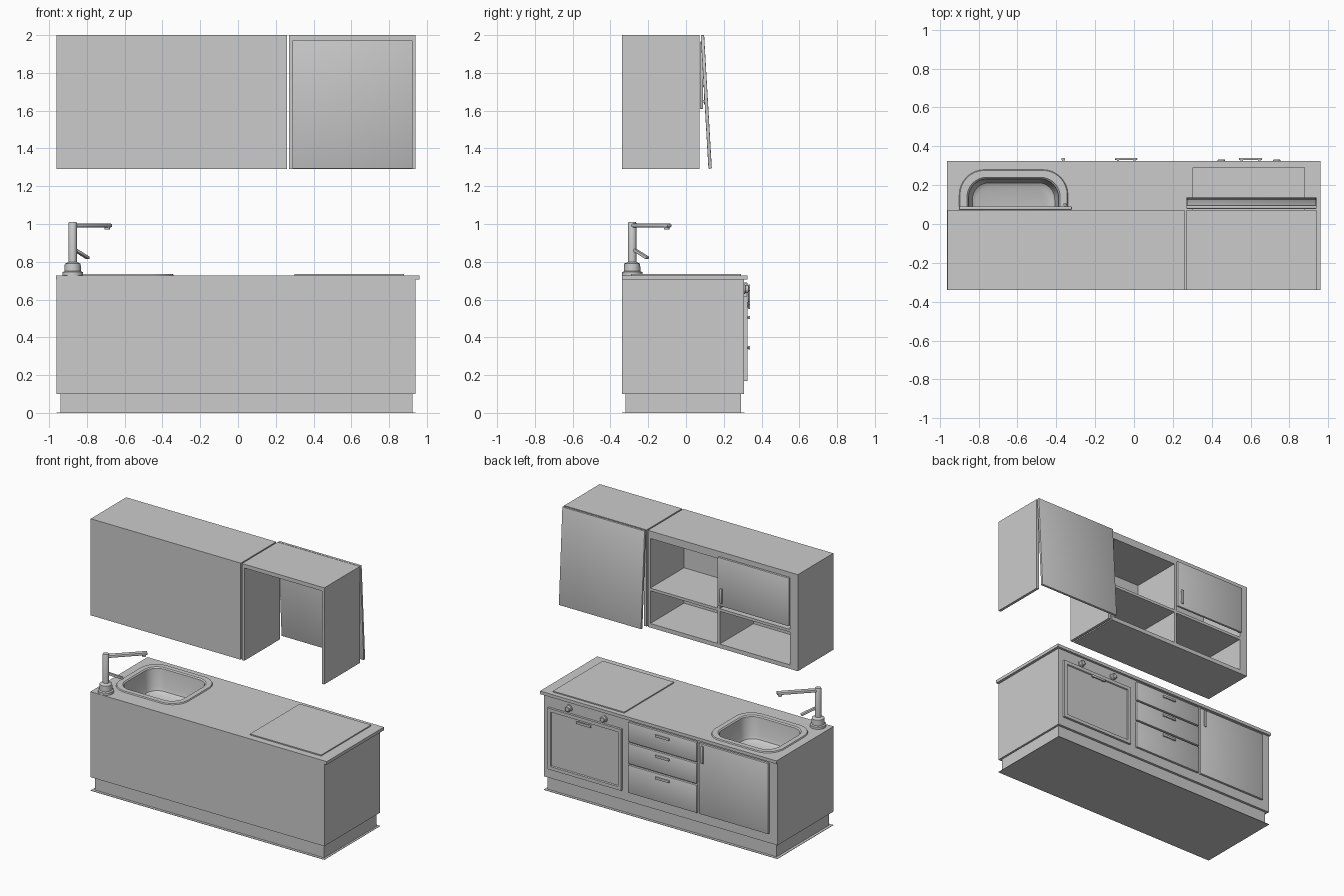
import bpy, bmesh, math
from mathutils import Vector, Matrix

if "Cube" in bpy.data.objects:
    bpy.data.objects.remove(bpy.data.objects["Cube"])


def make(name, bm, smooth=False):
    bmesh.ops.recalc_face_normals(bm, faces=bm.faces)
    me = bpy.data.meshes.new(name)
    bm.to_mesh(me)
    bm.free()
    ob = bpy.data.objects.new(name, me)
    bpy.context.collection.objects.link(ob)
    bpy.ops.object.select_all(action='DESELECT')
    ob.select_set(True)
    bpy.context.view_layer.objects.active = ob
    if smooth:
        bpy.ops.object.shade_smooth_by_angle(angle=math.radians(35))
    return ob


def box(name, x, y, z, bevel=0, mat=None):
    bm = bmesh.new()
    bmesh.ops.create_cube(bm, size=1)
    for v in bm.verts:
        v.co = Vector([(r[0] + r[1]) / 2 + c * (r[1] - r[0]) for r, c in zip((x, y, z), v.co)])
    if bevel:
        bmesh.ops.bevel(bm, geom=bm.edges[:], offset=bevel, segments=2, affect='EDGES', profile=0.5)
    if mat:
        bm.transform(mat)
    return make(name, bm, bool(bevel))


def lathe(name, origin, profile, axis='Z', n=24):
    """Solid of revolution from (radius, height) points."""
    bm = bmesh.new()
    rings = [[bm.verts.new((r * math.cos(2 * math.pi * i / n), r * math.sin(2 * math.pi * i / n), h))
              for i in range(n)] for r, h in profile]
    skin(bm, rings)
    bm.faces.new(rings[0])
    bm.faces.new(rings[-1])
    if axis == 'Y':
        bm.transform(Matrix.Rotation(-math.pi / 2, 4, 'X'))
    bm.transform(Matrix.Translation(origin))
    return make(name, bm, True)


def skin(bm, rings):
    for a, b in zip(rings, rings[1:]):
        for i in range(len(a)):
            j = (i + 1) % len(a)
            bm.faces.new((a[i], a[j], b[j], b[i]))


def rounded_ring(bm, inset, radius, z):
    """Rounded rectangle of the sink outline, inset from the outer rim."""
    x0, x1, y0, y1 = -0.90 + inset, -0.34 - inset, -0.22 + inset, 0.28 - inset
    ring = []
    for k, (cx, cy) in enumerate(((x1 - radius, y1 - radius), (x0 + radius, y1 - radius),
                                  (x0 + radius, y0 + radius), (x1 - radius, y0 + radius))):
        for s in range(9):
            a = (k + s / 8) * math.pi / 2
            ring.append(bm.verts.new((cx + radius * math.cos(a), cy + radius * math.sin(a), z)))
    return ring


def loft(name, sections, cap_start):
    bm = bmesh.new()
    rings = [rounded_ring(bm, *s) for s in sections]
    skin(bm, rings)
    bm.faces.new(rings[-1])
    if cap_start:
        bm.faces.new(rings[0])
    return make(name, bm, not cap_start)


def cut(target, cutter):
    mod = target.modifiers.new("cut", 'BOOLEAN')
    mod.operation, mod.object, mod.solver = 'DIFFERENCE', cutter, 'EXACT'
    with bpy.context.temp_override(object=target, active_object=target):
        bpy.ops.object.modifier_apply(modifier=mod.name)


# base cabinet, plinth and worktop
box("floor_plate", (-0.96, 0.94), (-0.34, 0.31), (0, 0.003))
box("plinth", (-0.94, 0.925), (-0.32, 0.29), (0.003, 0.1))
body = box("base_cabinet", (-0.96, 0.94), (-0.34, 0.308), (0.1, 0.705))
worktop = box("worktop", (-0.963, 0.96), (-0.34, 0.325), (0.705, 0.728))

# sink recess and bowl
recess = loft("sink_cutter", [(0.035, 0.1, 0.75), (0.035, 0.1, 0.54)], True)
cut(body, recess)
cut(worktop, recess)
bpy.data.objects.remove(recess)
loft("sink_bowl", [(0, 0.13, 0.728), (0.004, 0.126, 0.736), (0.04, 0.1, 0.736), (0.048, 0.095, 0.728),
                   (0.06, 0.09, 0.60), (0.068, 0.085, 0.575), (0.09, 0.07, 0.56)], False)
lathe("sink_drain", (-0.62, 0.03, 0.56), [(0.03, 0), (0.03, 0.003), (0.022, 0.004)])

# hob plate
box("hob", (0.30, 0.88), (-0.29, 0.29), (0.726, 0.736))

# tap with spout and lever pointing diagonally over the sink
tap = Vector((-0.875, -0.285, 0))
turn = Matrix.Translation(tap) @ Matrix.Rotation(math.pi / 4, 4, 'Z')
lathe("tap_base", tap, [(0.054, 0.728), (0.054, 0.745), (0.044, 0.75), (0.042, 0.79), (0.03, 0.795),
                        (0.022, 0.80), (0.022, 1.005), (0.019, 1.011)])
box("tap_spout", (0, 0.28), (-0.017, 0.017), (0.982, 1.002), 0.006, turn)
lathe("tap_nozzle", turn @ Vector((0.258, 0, 0)), [(0.014, 0.97), (0.014, 0.985)])
box("tap_lever", (0, 0.105), (-0.012, 0.012), (-0.008, 0.008), 0.004,
    turn @ Matrix.Translation((0.02, 0, 0.862)) @ Matrix.Rotation(math.radians(24), 4, 'Y'))

# handles
def handle(name, x, z, y0, vertical=False, length=0.115):
    a, b = (0.009, length / 2) if vertical else (length / 2, 0.009)
    box(name, (x - a, x + a), (y0 + 0.006, y0 + 0.017), (z - b, z + b), 0.004)
    for s in (-1, 1):
        px, pz = (x, z + s * (b - 0.015)) if vertical else (x + s * (a - 0.015), z)
        box(name + "_post", (px - 0.006, px + 0.006), (y0 - 0.002, y0 + 0.01), (pz - 0.006, pz + 0.006))


# sink door and drawers
box("sink_door", (-0.895, -0.33), (0.306, 0.325), (0.17, 0.69), 0.004)
handle("sink_door_handle", -0.365, 0.615, 0.323, True, 0.13)
for i, (z0, z1, hz) in enumerate(((0.17, 0.375, 0.345), (0.385, 0.535, 0.505), (0.545, 0.69, 0.655))):
    box(f"drawer_{i}", (-0.315, 0.245), (0.306, 0.325), (z0, z1), 0.004)
    handle(f"drawer_handle_{i}", -0.04, hz, 0.323)

# oven door with a recessed window, handle and knobs
bm = bmesh.new()
bmesh.ops.create_cube(bm, size=1, matrix=Matrix.Translation((0.60, 0.3155, 0.395)) @ Matrix.Diagonal((0.60, 0.019, 0.45, 1)))
bm.normal_update()
face = max(bm.faces, key=lambda f: f.normal.y)
bmesh.ops.inset_region(bm, faces=[face], thickness=0.035, depth=0)
bmesh.ops.inset_region(bm, faces=[face], thickness=0.006, depth=-0.008)
make("oven_door", bm)
handle("oven_handle", 0.60, 0.58, 0.323, length=0.12)
for x in (0.45, 0.735):
    lathe("oven_knob", (x, 0.306, 0.655), [(0.026, 0), (0.026, 0.006), (0.021, 0.008), (0.019, 0.024), (0.015, 0.027)], 'Y')

# wall cabinet with four open bays
wall = box("wall_cabinet", (-0.96, 0.26), (-0.34, 0.072), (1.29, 2.0))
for xs in ((-0.895, -0.325), (-0.305, 0.24)):
    for zs in ((1.32, 1.56), (1.58, 1.945)):
        c = box("bay_cutter", xs, (-0.32, 0.2), zs)
        cut(wall, c)
        bpy.data.objects.remove(c)
box("wall_door", (-0.90, -0.32), (0.073, 0.091), (1.61, 1.965), 0.004)
handle("wall_door_handle", -0.355, 1.69, 0.088, True, 0.11)

# hood housing, open at the bottom and rear, with a tilted flap
for x in ((0.27, 0.29), (0.92, 0.94)):
    box("hood_side", x, (-0.34, 0.072), (1.29, 2.0))
box("hood_top", (0.29, 0.92), (-0.34, 0.072), (1.972, 2.0))
box("hood_flap", (0.27, 0.94), (0, 0.018), (-0.708, 0), 0.003,
    Matrix.Translation((0, 0.078, 1.999)) @ Matrix.Rotation(math.radians(3.3), 4, 'X'))
